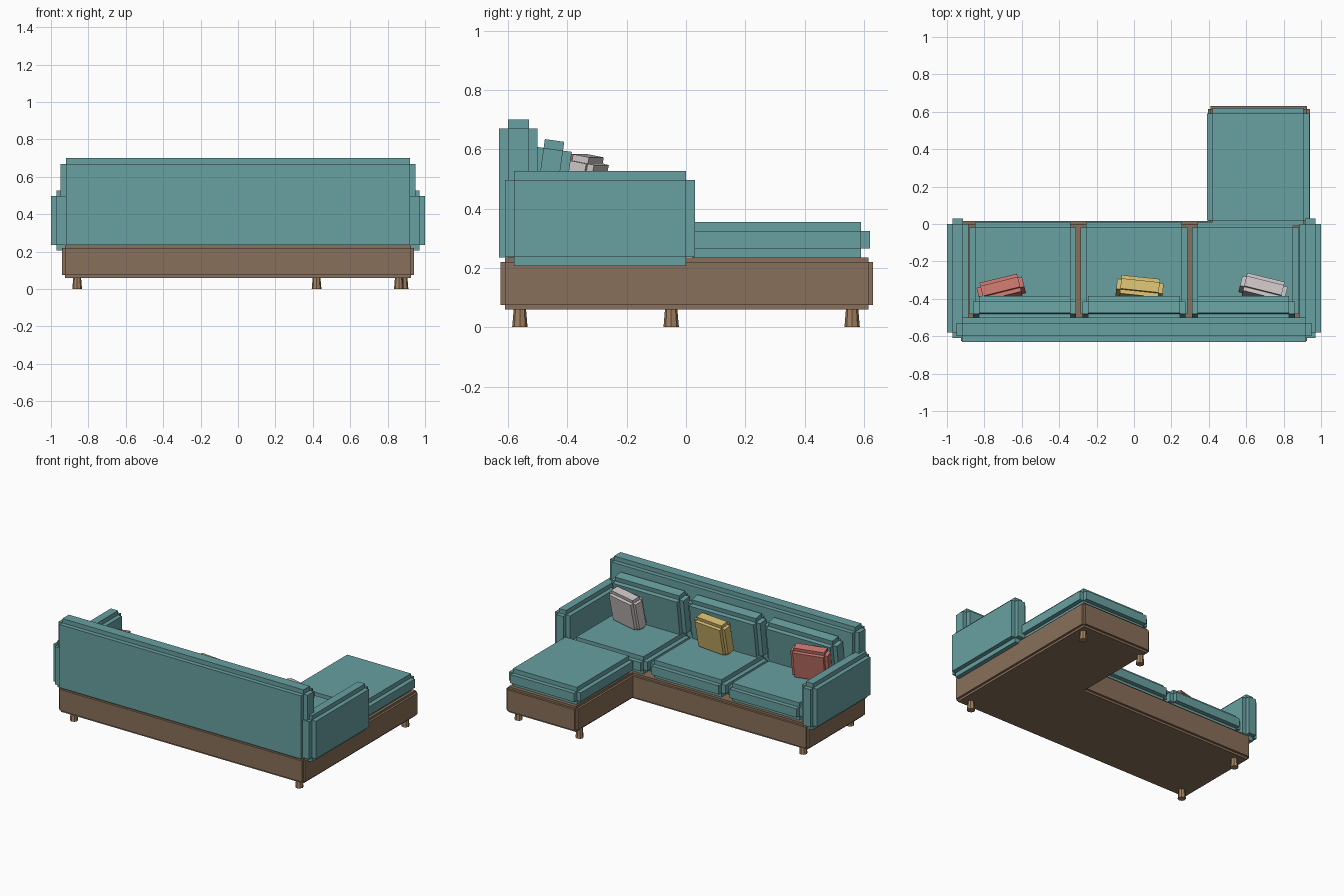
import bpy, bmesh
from math import radians
from mathutils import Matrix, Vector

cube = bpy.data.objects.get("Cube")
if cube:
    bpy.data.objects.remove(cube, do_unlink=True)


def material(name, rgb):
    m = bpy.data.materials.new(name)
    m.use_nodes = True
    m.diffuse_color = (*rgb, 1)
    m.node_tree.nodes["Principled BSDF"].inputs["Base Color"].default_value = (*rgb, 1)
    return m


TEAL = material("teal fabric", (0.14, 0.35, 0.355))
WOOD = material("brown wood", (0.25, 0.16, 0.10))
LEG = material("light wood", (0.36, 0.22, 0.12))
RED = material("coral fabric", (0.58, 0.18, 0.15))
YELLOW = material("mustard fabric", (0.68, 0.51, 0.16))
GREY = material("pale grey fabric", (0.60, 0.56, 0.55))


def finish(name, bm, mat):
    bmesh.ops.recalc_face_normals(bm, faces=bm.faces)
    mesh = bpy.data.meshes.new(name)
    bm.to_mesh(mesh)
    bm.free()
    mesh.materials.append(mat)
    obj = bpy.data.objects.new(name, mesh)
    bpy.context.collection.objects.link(obj)
    return obj


def stepped_box(name, mat, center, size, step, lean=0, yaw=0):
    """Box whose edges are all notched by one square step."""
    bm = bmesh.new()
    bmesh.ops.create_cube(bm, size=1)
    bmesh.ops.scale(bm, vec=[s - 2 * step for s in size], verts=bm.verts)
    bm.normal_update()
    result = bmesh.ops.extrude_discrete_faces(bm, faces=bm.faces[:])
    bm.normal_update()
    for face in result["faces"]:
        bmesh.ops.translate(bm, vec=face.normal * step, verts=face.verts)
    obj = finish(name, bm, mat)
    obj.matrix_world = (Matrix.Translation(center)
                        @ Matrix.Rotation(radians(yaw), 4, "Z")
                        @ Matrix.Rotation(radians(-lean), 4, "X"))
    return obj


def span(name, mat, low, high, step):
    low, high = Vector(low), Vector(high)
    return stepped_box(name, mat, (low + high) / 2, high - low, step)


# Wooden base in an L shape
span("base_main", WOOD, (-0.94, -0.625, 0.06), (0.94, 0.015, 0.235), 0.015)
span("base_chaise", WOOD, (0.395, -0.6, 0.06), (0.94, 0.63, 0.235), 0.015)

# Backrest and arms
span("backrest", TEAL, (-0.95, -0.63, 0.205), (0.95, -0.5, 0.70), 0.03)
for side, x in (("right", -0.9425), ("left", 0.9425)):
    stepped_box(side + "_arm", TEAL, (x, -0.29, 0.367), (0.115, 0.64, 0.32), 0.03)

# Seat and back cushions, one pair per place
for side, x in (("right", -0.595), ("middle", 0), ("left", 0.595)):
    stepped_box(side + "_seat_cushion", TEAL, (x, -0.25, 0.295), (0.572, 0.52, 0.12), 0.03)
    stepped_box(side + "_back_cushion", TEAL, (x * 0.983, -0.464, 0.481),
                (0.55, 0.126, 0.3), 0.03, lean=8)
span("chaise_cushion", TEAL, (0.39, -0.01, 0.235), (0.937, 0.62, 0.355), 0.03)

# Throw pillows
for name, mat, x, y, yaw in (("red", RED, -0.71, -0.355, 14),
                             ("yellow", YELLOW, 0.03, -0.35, -6),
                             ("grey", GREY, 0.69, -0.35, -14)):
    stepped_box(name + "_pillow", mat, (x, y, 0.465), (0.25, 0.1, 0.23), 0.022,
                lean=11, yaw=yaw)

# Short legs, slightly flared at the foot
for name, x, y in (("back_right", -0.86, -0.56), ("back_left", 0.86, -0.56),
                   ("front_right", -0.86, -0.05),
                   ("chaise_inner", 0.42, 0.56), ("chaise_outer", 0.885, 0.56)):
    bm = bmesh.new()
    bmesh.ops.create_cone(bm, cap_ends=True, segments=8, radius1=0.026,
                          radius2=0.02, depth=0.07)
    leg = finish(name + "_leg", bm, LEG)
    leg.location = (x, y, 0.035)
